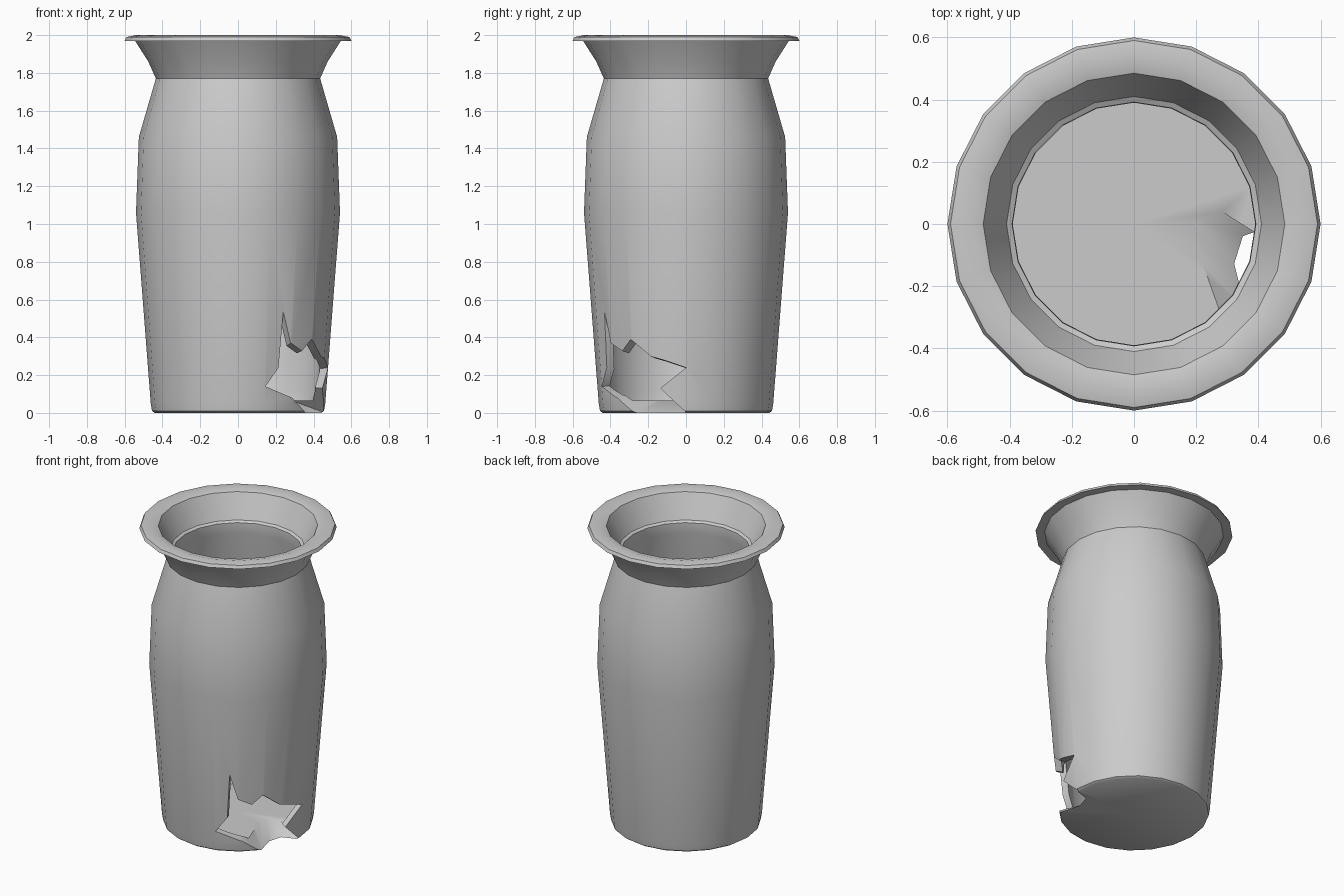
import bpy, bmesh, math
from mathutils import Vector

if "Cube" in bpy.data.objects:
    bpy.data.objects.remove(bpy.data.objects["Cube"])

SIDES = 20

# Closed wall profile (radius, height): outside going up, then inside going down
profile = [(0, 0), (0.44, 0), (0.455, 0.01), (0.462, 0.05), (0.54, 1.06), (0.525, 1.46),
           (0.435, 1.77), (0.475, 1.86), (0.545, 1.97), (0.60, 1.97), (0.59, 1.99),
           (0.54, 2.0), (0.485, 1.985), (0.41, 1.83), (0.392, 1.82), (0.39, 1.75),
           (0.48, 1.44), (0.495, 1.06), (0.425, 0.12), (0.40, 0.065), (0, 0.065)]


def finish(bm, name):
    bmesh.ops.recalc_face_normals(bm, faces=bm.faces)
    me = bpy.data.meshes.new(name)
    bm.to_mesh(me)
    bm.free()
    ob = bpy.data.objects.new(name, me)
    bpy.context.collection.objects.link(ob)
    return ob


# Vase body, lathed
bm = bmesh.new()
vs = [bm.verts.new((r, 0, z)) for r, z in profile]
es = [bm.edges.new(p) for p in zip(vs, vs[1:])]
bmesh.ops.spin(bm, geom=vs + es, cent=(0, 0, 0), axis=(0, 0, 1),
               angle=2 * math.pi, steps=SIDES, use_duplicate=False)
bmesh.ops.remove_doubles(bm, verts=bm.verts, dist=0.0005)
vase = finish(bm, "broken_vase")

# Jagged cone cutter: outline on the wall as (azimuth in degrees, height)
outline = [(-61, .54), (-55, .37), (-45, .33), (-37, .39), (-29, .34), (-23, .30),
           (-14, .28), (0, .24), (-17, .13), (0, 0), (-10, -.05), (-25, -.05),
           (-37, -.005), (-52, .08), (-72, .14), (-63, .24)]
apex = Vector((0, 0.1, 0.17))


def wall_point(az, z, grow):
    r = 0.46 + 0.075 * max(z, 0)
    a = math.radians(az)
    return apex + (Vector((r * math.cos(a), r * math.sin(a), z)) - apex) * grow


bm = bmesh.new()
tip = bm.verts.new(apex)
outer = bm.verts.new(wall_point(-33, 0.2, 1.7))
ring = [bm.verts.new(wall_point(az, z, 1.5)) for az, z in outline]
for a, b in zip(ring, ring[1:] + ring[:1]):
    bm.faces.new((tip, a, b))
    bm.faces.new((outer, b, a))
cutter = finish(bm, "hole_cutter")
cutter.hide_render = True

# Break the hole, then bake it so the cutter can go
mod = vase.modifiers.new("hole", 'BOOLEAN')
mod.operation = 'DIFFERENCE'
mod.solver = 'EXACT'
mod.object = cutter
bpy.context.view_layer.objects.active = vase
vase.select_set(True)
bpy.ops.object.modifier_apply(modifier=mod.name)
bpy.data.objects.remove(cutter)
bpy.ops.object.shade_smooth_by_angle(angle=math.radians(35))
